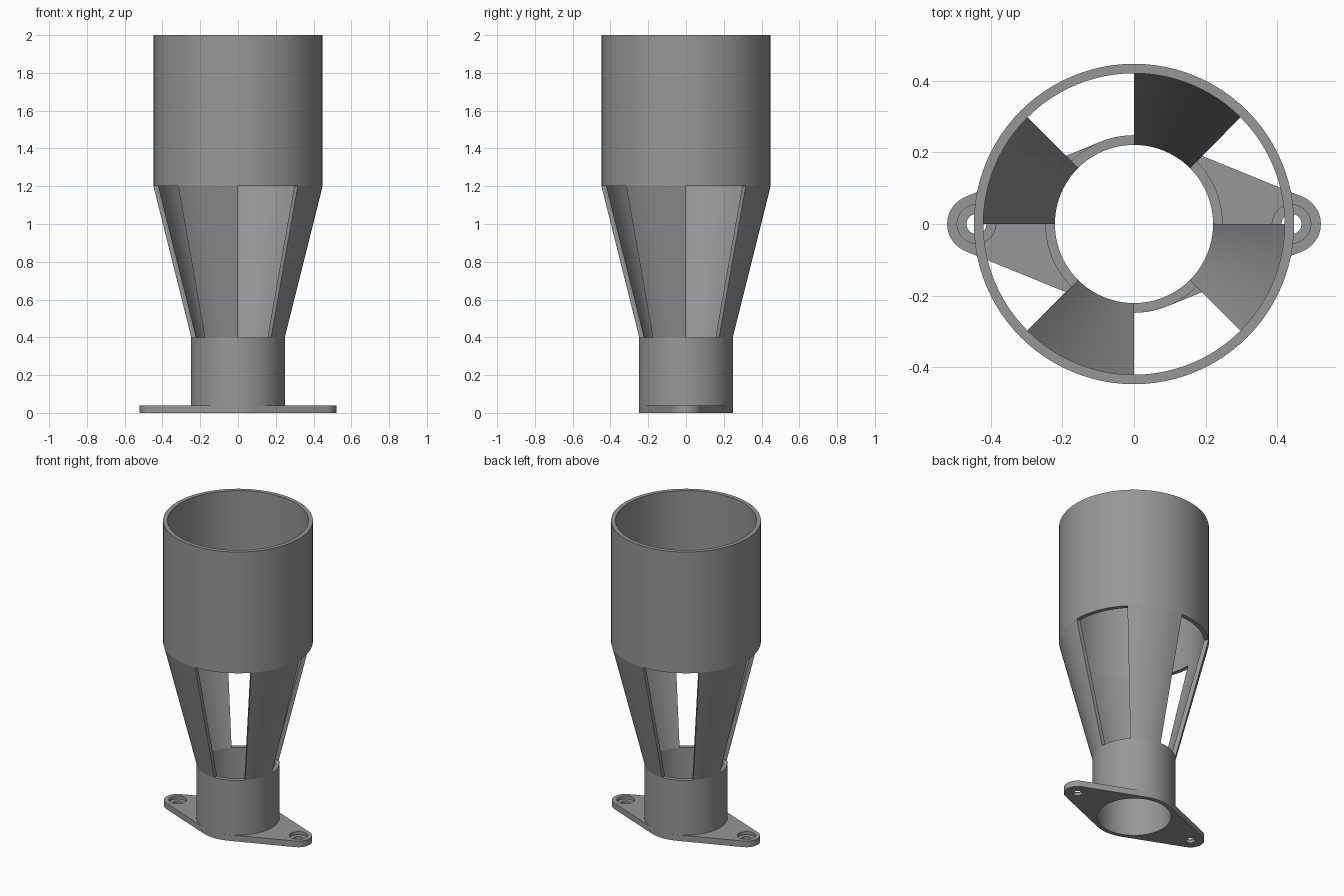
import bpy, bmesh, math

if "Cube" in bpy.data.objects:
    bpy.data.objects.remove(bpy.data.objects["Cube"])

N = 96
BORE = 0.221
EAR_X, EAR_R = 0.44, 0.082

grey = bpy.data.materials.new("grey plastic")
grey.diffuse_color = (0.31, 0.31, 0.31, 1)
grey.use_nodes = True
grey.node_tree.nodes["Principled BSDF"].inputs["Base Color"].default_value = grey.diffuse_color


def finish(bm, name):
    bmesh.ops.recalc_face_normals(bm, faces=bm.faces)
    mesh = bpy.data.meshes.new(name)
    bm.to_mesh(mesh)
    bm.free()
    obj = bpy.data.objects.new(name, mesh)
    bpy.context.collection.objects.link(obj)
    mesh.materials.append(grey)
    return obj


def smooth(obj):
    bpy.ops.object.select_all(action='DESELECT')
    obj.select_set(True)
    bpy.context.view_layer.objects.active = obj
    bpy.ops.object.shade_smooth_by_angle(angle=math.radians(12))


# Funnel tube: (z, outer radius, inner radius), four slots in the cone
levels = [(0.04, 0.248, BORE), (0.4, 0.248, BORE),
          (1.2, 0.4475, 0.421), (2.0, 0.4475, 0.421)]


def is_open(column, band):
    return band == 1 and (column % N) // (N // 8) % 2 == 0


bm = bmesh.new()


def ring(radius, z):
    return [bm.verts.new((radius * math.cos(math.tau * i / N),
                          radius * math.sin(math.tau * i / N), z)) for i in range(N)]


outer = [ring(ro, z) for z, ro, ri in levels]
inner = [ring(ri, z) for z, ro, ri in levels]
for i in range(N):
    j = (i + 1) % N
    for b in range(3):
        if not is_open(i, b):
            for wall in (outer, inner):
                bm.faces.new((wall[b][i], wall[b][j], wall[b + 1][j], wall[b + 1][i]))
        # radial sides of the slots
        if is_open(i, b) != is_open(i - 1, b):
            bm.faces.new((outer[b][i], inner[b][i], inner[b + 1][i], outer[b + 1][i]))
    # top rim, and the sill and lintel of each slot
    for b in ([3, 1, 2] if is_open(i, 1) else [3]):
        bm.faces.new((outer[b][i], outer[b][j], inner[b][j], inner[b][i]))
smooth(finish(bm, "funnel_tube"))

# Mounting flange: tangent outline around the tube and two ears
a = math.acos((0.248 - EAR_R) / EAR_X)
outline = []
for cx, r, start, end in ((EAR_X, EAR_R, -a, a), (0, 0.248, a, math.pi - a),
                          (-EAR_X, EAR_R, math.pi - a, math.pi + a),
                          (0, 0.248, math.pi + a, math.tau - a)):
    for k in range(25):
        t = start + (end - start) * k / 24
        outline.append((cx + r * math.cos(t), r * math.sin(t), 0))
bm = bmesh.new()
base = bm.faces.new([bm.verts.new(p) for p in outline])
bmesh.ops.remove_doubles(bm, verts=bm.verts, dist=1e-5)
ext = bmesh.ops.extrude_face_region(bm, geom=list(bm.faces))
bmesh.ops.translate(bm, vec=(0, 0, 0.04),
                    verts=[v for v in ext["geom"] if isinstance(v, bmesh.types.BMVert)])
flange = finish(bm, "mounting_flange")

# Bore, screw holes and counterbores
cuts = [(0, BORE, -0.1, N)]
for s in (-1, 1):
    cuts += [(s * EAR_X, 0.028, -0.1, 32), (s * EAR_X, 0.054, 0.02, 48)]
for k, (x, r, z0, sides) in enumerate(cuts):
    bpy.ops.mesh.primitive_cylinder_add(vertices=sides, radius=r, depth=0.2 - z0,
                                        location=(x, 0, (0.2 + z0) / 2))
    cutter = bpy.context.object
    cutter.name = f"hole_cutter_{k}"
    cutter.hide_render = True
    cutter.hide_set(True)
    mod = flange.modifiers.new("hole", 'BOOLEAN')
    mod.operation = 'DIFFERENCE'
    mod.solver = 'EXACT'
    mod.object = cutter

# Bake the holes, then drop the cutters
bpy.context.view_layer.update()
baked = bpy.data.meshes.new_from_object(
    flange.evaluated_get(bpy.context.evaluated_depsgraph_get()))
flange.modifiers.clear()
flange.data = baked
for obj in [o for o in bpy.data.objects if o.name.startswith("hole_cutter")]:
    bpy.data.objects.remove(obj)
baked.materials.clear()
baked.materials.append(grey)
for p in baked.polygons:
    p.material_index = 0
smooth(flange)
